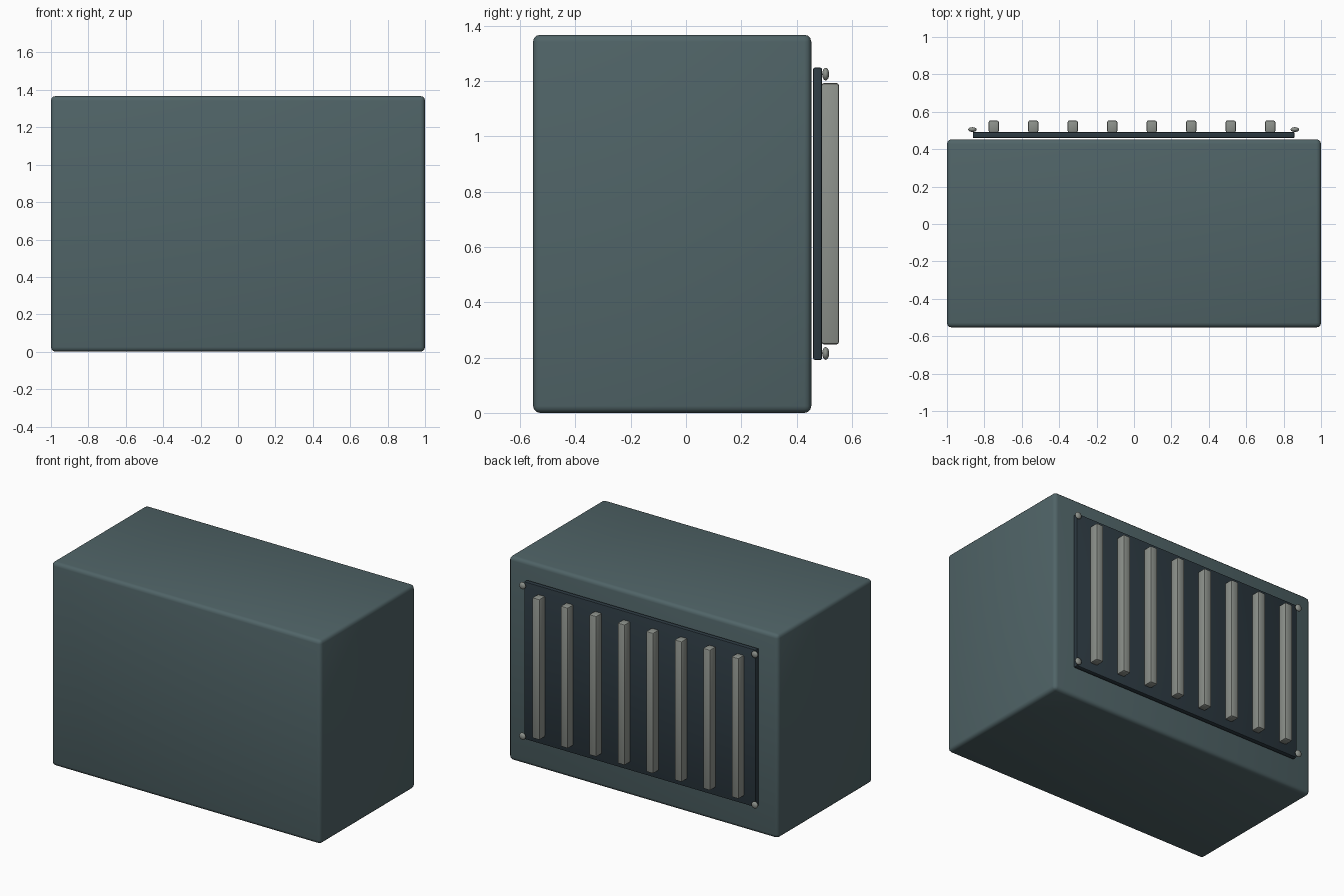
import bpy

if "Cube" in bpy.data.objects:
    bpy.data.objects.remove(bpy.data.objects["Cube"])


def material(name, rgb):
    m = bpy.data.materials.new(name)
    m.diffuse_color = (*rgb, 1)
    m.use_nodes = True
    m.node_tree.nodes["Principled BSDF"].inputs["Base Color"].default_value = m.diffuse_color
    return m


BODY = material("slate", (0.08, 0.127, 0.136))
DARK = material("dark_slate", (0.026, 0.042, 0.054))
METAL = material("grey_metal", (0.27, 0.29, 0.265))


def box(name, x, y, z, mat, bevel, segments=3):
    """Bevelled box from (min, max) ranges on each axis."""
    bpy.ops.mesh.primitive_cube_add(size=1, location=[(a + b) / 2 for a, b in (x, y, z)])
    ob = bpy.context.object
    ob.name = name
    ob.scale = [b - a for a, b in (x, y, z)]
    bpy.ops.object.transform_apply(location=False, rotation=False, scale=True)
    mod = ob.modifiers.new("Bevel", 'BEVEL')
    mod.width, mod.segments = bevel, segments
    bpy.ops.object.modifier_apply(modifier=mod.name)
    bpy.ops.object.shade_smooth_by_angle()
    ob.data.materials.append(mat)
    return ob


# Main housing
box("housing", (-1, 1), (-0.553, 0.453), (0.0, 1.367), BODY, 0.025)

# Rear vent panel, standing just off the housing
box("vent_panel", (-0.862, 0.858), (0.46, 0.492), (0.192, 1.248), DARK, 0.005, 2)

# Vertical vent slats
for i in range(8):
    x = -0.75 + i * 0.2112
    box(f"vent_slat_{i + 1}", (x - 0.027, x + 0.027), (0.49, 0.553), (0.248, 1.192), METAL, 0.008, 2)

# Flattened screw heads at the panel corners
for x in (-0.864, 0.86):
    for z in (0.215, 1.225):
        bpy.ops.mesh.primitive_uv_sphere_add(segments=16, ring_count=8, radius=0.023, location=(x, 0.505, z))
        ob = bpy.context.object
        ob.name = "screw_head"
        ob.scale.y = 0.55
        bpy.ops.object.transform_apply(location=False, rotation=False, scale=True)
        bpy.ops.object.shade_smooth()
        ob.data.materials.append(METAL)
